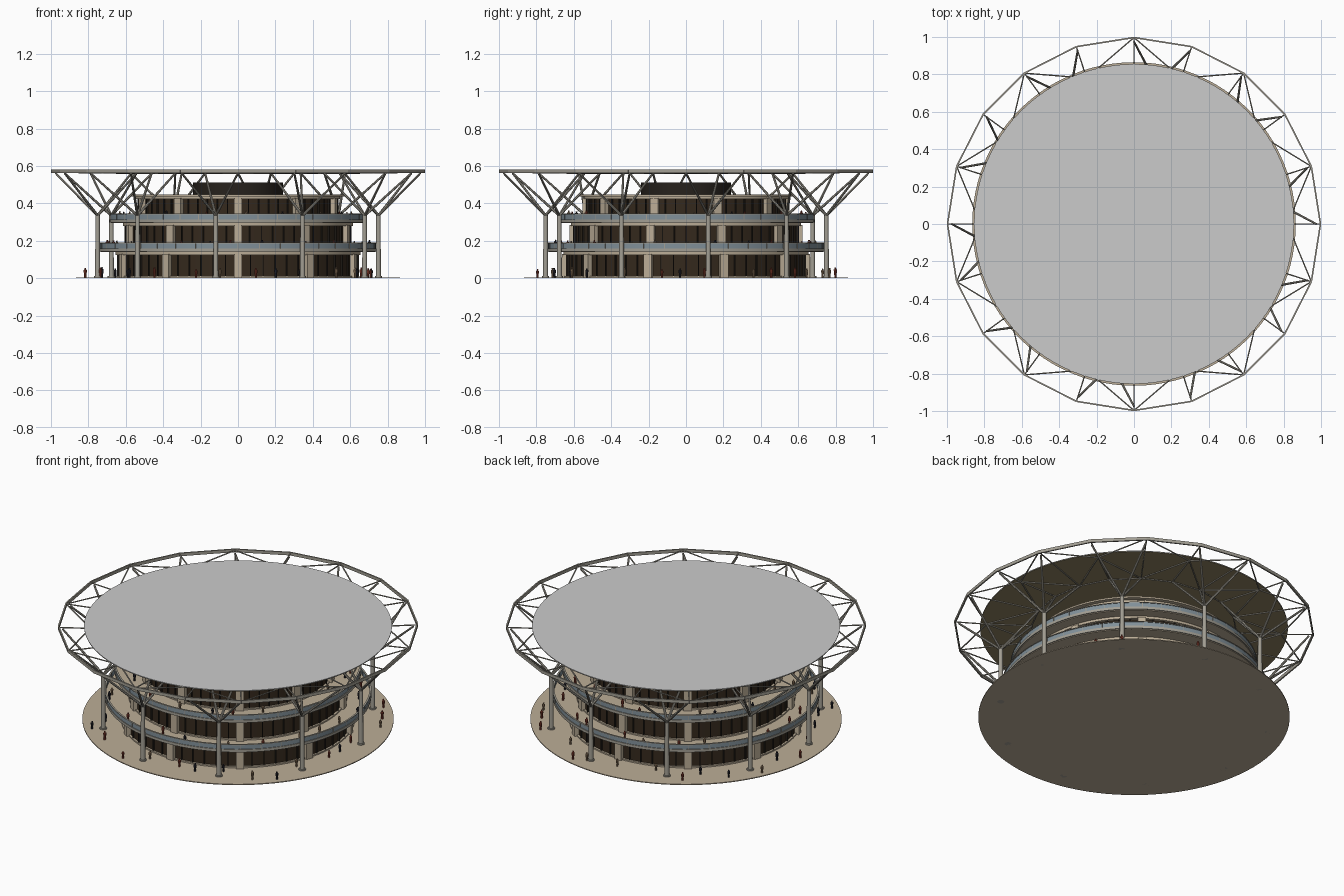
import bpy, math, random
from mathutils import Vector

if "Cube" in bpy.data.objects:
    bpy.data.objects.remove(bpy.data.objects["Cube"])

random.seed(4)
D = math.radians


def mat(name, r, g, b):
    m = bpy.data.materials.new(name)
    m.diffuse_color = (r, g, b, 1)
    m.use_nodes = True
    m.node_tree.nodes["Principled BSDF"].inputs["Base Color"].default_value = m.diffuse_color
    return m


STONE = mat("stone", .50, .42, .31)
GLASS = mat("dark_glass", .035, .022, .012)
FRAME = mat("dark_frame", .02, .016, .012)
STEEL = mat("steel", .36, .34, .29)
RAIL = mat("rail_glass", .22, .28, .32)
SOFFIT = mat("soffit", .27, .22, .12)
CLOTHES = [mat("clothes_dark", .02, .02, .03), mat("clothes_red", .25, .05, .03),
           mat("clothes_tan", .3, .2, .12)]


def add(name, verts, faces, m=None, smooth=False):
    me = bpy.data.meshes.new(name)
    me.from_pydata(verts, [], faces)
    me.update()
    ob = bpy.data.objects.new(name, me)
    bpy.context.collection.objects.link(ob)
    if m:
        me.materials.append(m)
    if smooth:
        bpy.ops.object.select_all(action='DESELECT')
        ob.select_set(True)
        bpy.context.view_layer.objects.active = ob
        bpy.ops.object.shade_smooth_by_angle(angle=D(35))
    return ob


def polar(r, deg, z):
    return Vector((r * math.cos(D(deg)), r * math.sin(D(deg)), z))


def lathe(name, profile, m=None, n=96, closed=True):
    """Revolve an (r, z) profile; a closed profile makes an annular solid."""
    k = len(profile)
    verts = [polar(r, 360 * i / n, z) for i in range(n) for r, z in profile]
    faces = [(i * k + j, (i + 1) % n * k + j, (i + 1) % n * k + (j + 1) % k, i * k + (j + 1) % k)
             for i in range(n) for j in range(k if closed else k - 1)]
    if not closed:  # cap both ends
        faces.append(tuple(i * k for i in reversed(range(n))))
        faces.append(tuple(i * k + k - 1 for i in range(n)))
    return add(name, verts, faces, m, True)


def annulus(name, r0, r1, z0, z1, m):
    return lathe(name, [(r0, z0), (r1, z0), (r1, z1), (r0, z1)], m)


def disc(name, r, z0, z1, m=None):
    return lathe(name, [(r, z0), (r, z1)], m, closed=False)


def struts(name, pairs, w, h=None, n=8, taper=1, m=STEEL, smooth=True):
    """Bars between pairs of points; w and h are half sizes of the section."""
    h = h or w
    verts, faces = [], []
    for a, b in pairs:
        d = (b - a).normalized()
        side = d.cross(Vector((0, 0, 1)))
        side = side.normalized() if side.length > 1e-4 else Vector((1, 0, 0))
        up = side.cross(d)
        s = len(verts)
        for p, t in ((a, 1), (b, taper)):
            for i in range(n):
                q = 2 * math.pi * (i + .5) / n
                k = t / math.cos(math.pi / n) if n == 4 else t
                verts.append(p + side * math.cos(q) * w * k + up * math.sin(q) * h * k)
        faces += [(s + i, s + (i + 1) % n, s + n + (i + 1) % n, s + n + i) for i in range(n)]
        faces += [tuple(s + i for i in reversed(range(n))), tuple(s + n + i for i in range(n))]
    return add(name, verts, faces, m, smooth)


def boxes(name, r, angles, z0, z1, wide, deep, m):
    """Upright blocks facing outwards around a circle."""
    verts, faces = [], []
    for a in angles:
        o, t = polar(1, a, 0), polar(1, a + 90, 0)
        s = len(verts)
        for z in (z0, z1):
            for x, y in ((-1, -1), (1, -1), (1, 1), (-1, 1)):
                verts.append(o * (r + x * deep / 2) + t * y * wide / 2 + Vector((0, 0, z)))
        faces += [tuple(s + i for i in f) for f in ((3, 2, 1, 0), (4, 5, 6, 7), (0, 1, 5, 4),
                                                   (1, 2, 6, 5), (2, 3, 7, 6), (3, 0, 4, 7))]
    add(name, verts, faces, m)


# plaza
disc("plaza", .865, 0, .005, STONE)

# three storeys: window wall, band above it, piers and mullions
for i, (r, z0, z1) in enumerate([(.65, .005, .14), (.61, .155, .295), (.54, .308, .44)]):
    lathe(f"window_wall_{i}", [(r - .012, z0), (r - .012, z1)], GLASS, closed=False)
    annulus(f"wall_band_{i}", r - .03, r + .005, z1 - .015, z1, STONE)
    annulus(f"wall_plinth_{i}", r - .03, r, z0, z0 + .008, STONE)
    boxes(f"piers_{i}", r - .005, [18 + 36 * k for k in range(10)], z0, z1 - .01, .045, .035, STONE)
    boxes(f"mullions_{i}", r - .01, [6 * k for k in range(60)], z0, z1 - .01, .005, .012, FRAME)

# balcony decks with glass balustrades
for i, (r, rin, z) in enumerate([(.735, .58, .14), (.68, .52, .295)]):
    annulus(f"deck_{i}", rin, r, z, z + .014, STONE)
    annulus(f"deck_edge_{i}", r, r + .006, z + .004, z + .02, STEEL)
    annulus(f"balustrade_{i}", r - .001, r + .002, z + .014, z + .046, RAIL)
    annulus(f"handrail_{i}", r - .004, r + .006, z + .046, z + .05, STEEL)
    boxes(f"rail_posts_{i}", r, [9 * k for k in range(40)], z + .014, z + .047, .004, .006, STEEL)

# top slab and plant room
disc("top_slab", .57, .438, .448, STONE)
disc("plant_room", .24, .448, .512, FRAME)

# tree columns: trunk plus two outer and two inner branches
trunks, feet, branches = [], [], []
for k in range(10):
    a = 9 + 36 * k
    top = polar(.76, a, .335)
    trunks.append((polar(.76, a, 0), top))
    feet.append((polar(.76, a, 0), polar(.76, a, .012)))
    for s in (-9, 9):
        branches.append((top, polar(.975, a + s, .562)))
        branches.append((top, polar(.57, a + s, .562)))
struts("column_trunks", trunks, .014, n=12, taper=.85)
struts("column_feet", feet, .02, n=12)
struts("column_branches", branches, .0075, taper=.75)

# outer ring beam
ring = [polar(.997, 18 * k, .571) for k in range(20)]
struts("ring_beam", [(ring[k], ring[(k + 1) % 20]) for k in range(20)], .004, .0095, 4, smooth=False)

# roof lattice: outer ring to middle nodes to inner ring
mid = [polar(.82, 36 * k, .564) for k in range(10)]
inner = [polar(.57, 18 * k, .562) for k in range(20)]
lattice = []
for k in range(10):
    v = 2 * k
    lattice += [(mid[k], ring[v + 1]), (mid[k], ring[v - 1]), (mid[k], ring[v]),
                (mid[k], inner[v]), (mid[k], inner[v + 1]), (mid[k], inner[v - 1]),
                (inner[v + 1], ring[v + 1])]
lattice += [(inner[k], inner[(k + 1) % 20]) for k in range(20)]
struts("roof_lattice", lattice, .004, n=6)

# roof disc and its underside
disc("roof", .855, .571, .575)
disc("roof_soffit", .854, .569, .571, SOFFIT)


# visitors on the plaza and the balconies
def visitor(name, p, h, m):
    prof = [(.11, 0), (.12, .35), (.16, .5), (.17, .78), (.06, .84), (.09, .89), (.09, .96), (.03, 1)]
    ob = lathe(name, [(r * h, z * h) for r, z in prof], m, 8, False)
    ob.location = p


for label, count, r0, r1, z in [("plaza", 30, .70, .83, .005), ("lower", 24, .66, .72, .154),
                                ("upper", 20, .58, .665, .309)]:
    for i in range(count):
        a = 360 * (i + random.uniform(-.4, .4)) / count
        visitor(f"visitor_{label}_{i}", polar(random.uniform(r0, r1), a, z),
                random.uniform(.044, .054), random.choice(CLOTHES))
